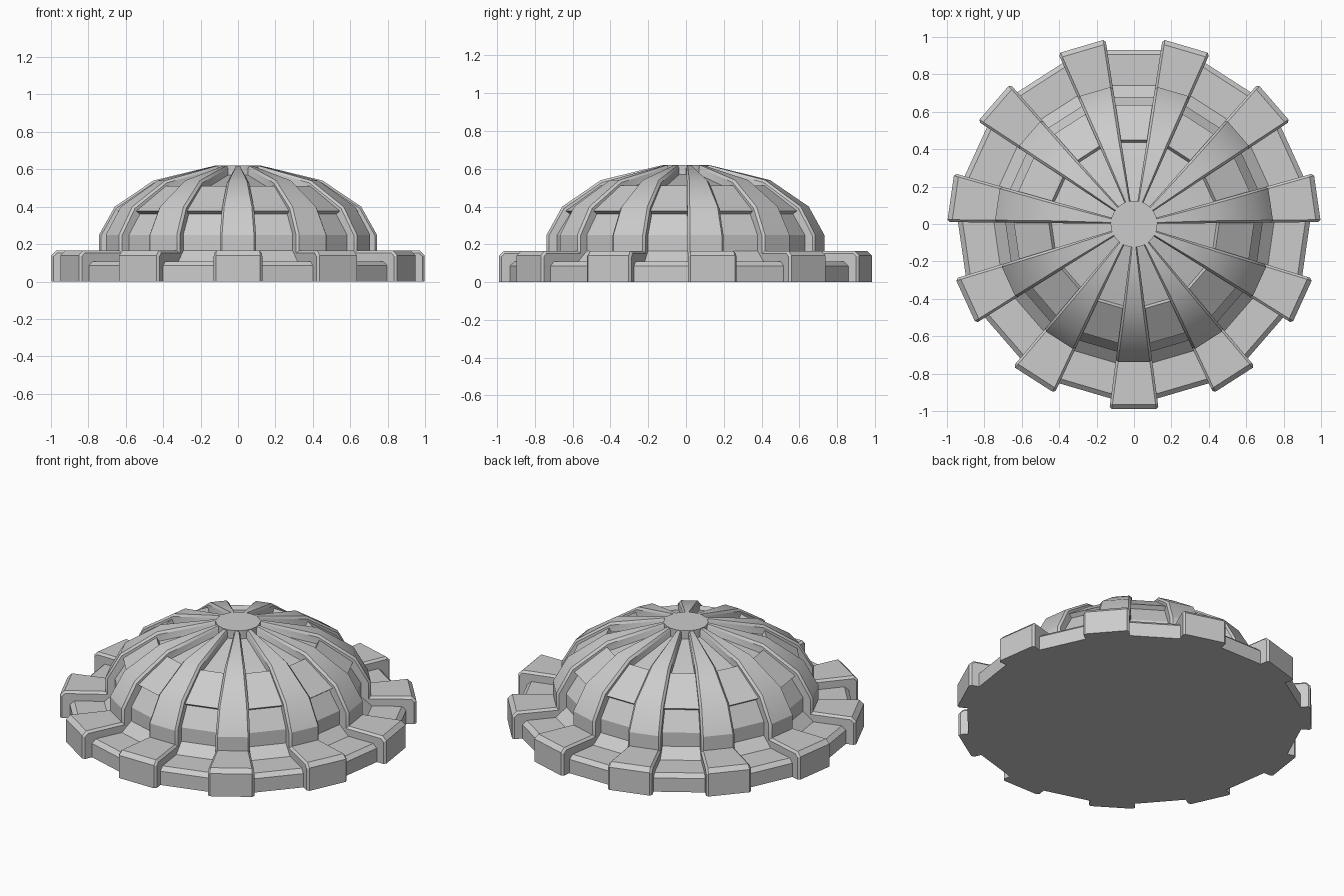
import bpy, bmesh, math
from mathutils import Vector, Matrix

if "Cube" in bpy.data.objects:
    bpy.data.objects.remove(bpy.data.objects["Cube"])

N = 11
K = 0.133                                   # rib half width per unit radius
KG = math.tan(math.pi / N - math.atan(K))   # same for the panels between ribs


def offset(profile, d):
    """Move a (radius, height) profile inward by d with mitred corners."""
    pts = [Vector(p) for p in profile]
    out = []
    for i, p in enumerate(pts):
        ns = []
        for a, b in ((i - 1, i), (i, i + 1)):
            if a >= 0 and b < len(pts):
                e = (pts[b] - pts[a]).normalized()
                ns.append(Vector((e.y, -e.x)))
        m = (ns[0] + ns[-1]).normalized()
        q = p - m * (d / m.dot(ns[0]))
        out.append((q.x, max(q.y, 0)))
    return out


def wedge(name, profile, k, bevel, angle):
    """Solid wedge with the given outer profile, tip on the z axis."""
    bm = bmesh.new()
    axis = bm.verts.new((0, 0, 0))
    top, side = {}, {}
    low = offset(profile, bevel) if bevel else profile
    for s in (-1, 1):
        top[s] = [bm.verts.new((r, s * (k * r - min(bevel, 0.4 * k * r)), z)) for r, z in profile]
        side[s] = [bm.verts.new((r, s * k * r, z)) for r, z in low] if bevel else top[s]
        bm.faces.new([axis] + side[s])
    for i in range(len(profile) - 1):
        bm.faces.new((top[-1][i], top[1][i], top[1][i + 1], top[-1][i + 1]))
        if bevel:
            for s in (-1, 1):
                bm.faces.new((top[s][i], top[s][i + 1], side[s][i + 1], side[s][i]))
    if bevel:
        bm.faces.new((axis, side[-1][0], top[-1][0], top[1][0], side[1][0]))
        bm.faces.new((axis, side[-1][-1], top[-1][-1], top[1][-1], side[1][-1]))
    else:
        bm.faces.new((axis, top[-1][0], top[1][0]))
        bm.faces.new((axis, top[-1][-1], top[1][-1]))
    bm.transform(Matrix.Rotation(angle, 4, 'Z'))
    bmesh.ops.recalc_face_normals(bm, faces=bm.faces)
    finish(name, bm)


def finish(name, bm):
    mesh = bpy.data.meshes.new(name)
    bm.to_mesh(mesh)
    bm.free()
    ob = bpy.data.objects.new(name, mesh)
    bpy.context.collection.objects.link(ob)
    bpy.ops.object.select_all(action='DESELECT')
    ob.select_set(True)
    bpy.context.view_layer.objects.active = ob
    bpy.ops.object.shade_smooth_by_angle(angle=math.radians(28))


# raised ribs with their foot blocks
rib = [(0.99, 0), (0.99, 0.14), (0.965, 0.165), (0.738, 0.165), (0.738, 0.25),
       (0.655, 0.40), (0.45, 0.54), (0.13, 0.618), (0.05, 0.60)]
# recessed panels: low plinth, sloped skirt, wall, raised plate, upper shell
panel = [(0.93, 0), (0.93, 0.085), (0.905, 0.108), (0.74, 0.108), (0.68, 0.165),
         (0.68, 0.25), (0.612, 0.36), (0.635, 0.377), (0.45, 0.51), (0.436, 0.487),
         (0.12, 0.57), (0.03, 0.58)]

step = 2 * math.pi / N
for i in range(N):
    a = -math.pi / 2 + i * step
    wedge("dome_rib_%d" % i, rib, K, 0.013, a)
    wedge("dome_panel_%d" % i, panel, KG, 0, a + step / 2)

# flat cap at the crown
bm = bmesh.new()
bmesh.ops.create_cone(bm, cap_ends=True, segments=2 * N, radius1=0.125, radius2=0.125, depth=0.06,
                      matrix=Matrix.Translation((0, 0, 0.59)) @ Matrix.Rotation(step / 4, 4, 'Z'))
finish("crown_cap", bm)
